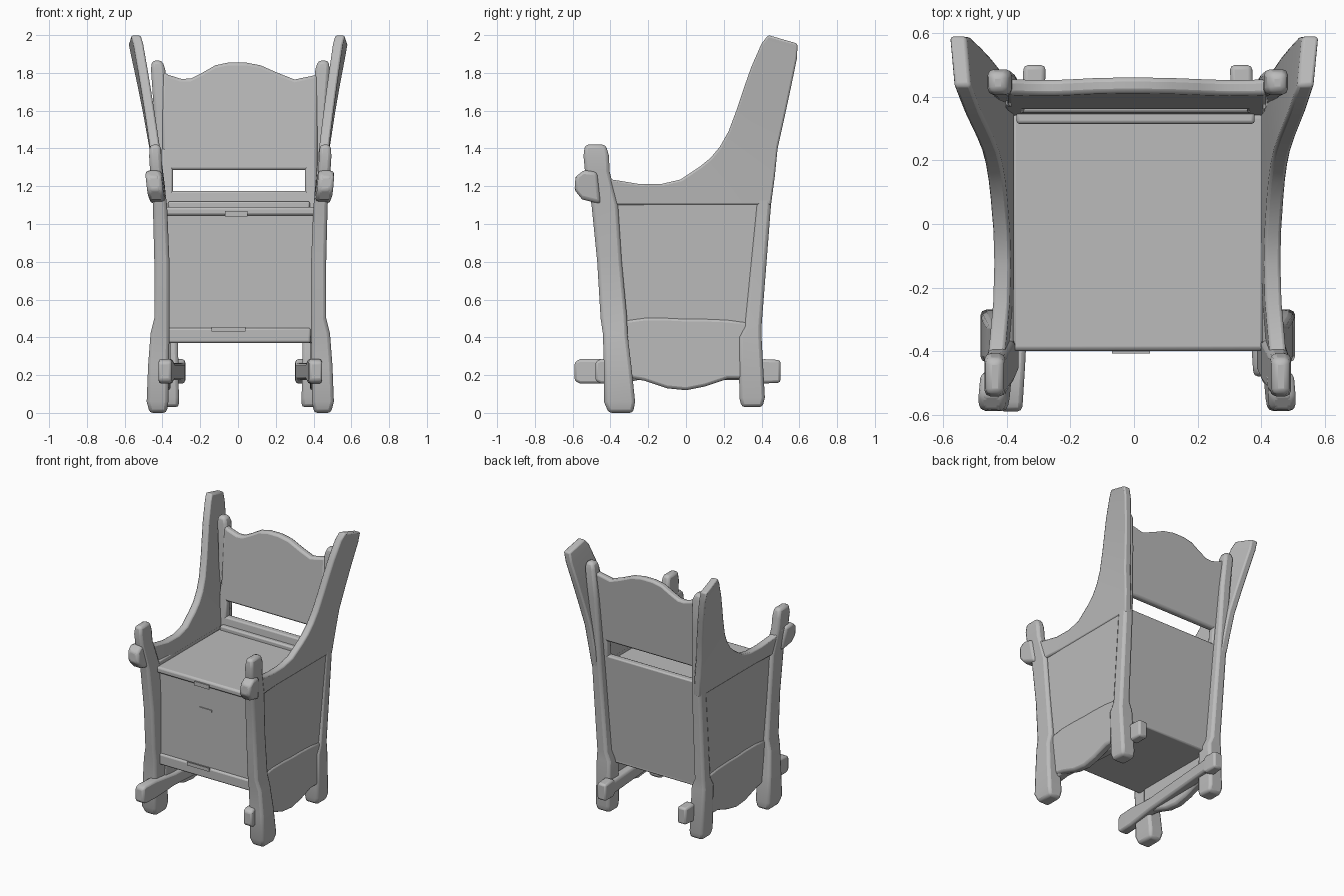
import bpy, bmesh, math
from mathutils import Vector

cube = bpy.data.objects.get("Cube")
if cube:
    bpy.data.objects.remove(cube, do_unlink=True)

GREY = (0.5, 0.5, 0.5, 1.0)
MID = 0.012  # the body sits slightly off the line between the wing tips
wood = bpy.data.materials.new("grey_wood")
wood.use_nodes = True
wood.diffuse_color = GREY
bsdf = next(n for n in wood.node_tree.nodes if n.type == 'BSDF_PRINCIPLED')
bsdf.inputs["Base Color"].default_value = GREY


def finish(name, bm, bevel):
    """Turn a bmesh into a softly bevelled object."""
    bmesh.ops.recalc_face_normals(bm, faces=bm.faces)
    mesh = bpy.data.meshes.new(name)
    bm.to_mesh(mesh)
    bm.free()
    mesh.materials.append(wood)
    obj = bpy.data.objects.new(name, mesh)
    bpy.context.collection.objects.link(obj)
    if bevel:
        mod = obj.modifiers.new("worn_edges", 'BEVEL')
        mod.width, mod.segments = bevel, 2
        mod.limit_method, mod.angle_limit = 'ANGLE', math.radians(40)
    bpy.ops.object.select_all(action='DESELECT')
    obj.select_set(True)
    bpy.context.view_layer.objects.active = obj
    bpy.ops.object.shade_smooth_by_angle(angle=math.radians(35))
    return obj


def loft(name, rings, bevel):
    """Skin four-cornered rings into a closed solid."""
    bm = bmesh.new()
    rows = [[bm.verts.new(p) for p in ring] for ring in rings]
    for a, b in zip(rows, rows[1:]):
        for i in range(4):
            j = (i + 1) % 4
            bm.faces.new((a[i], a[j], b[j], b[i]))
    bm.faces.new(rows[0])
    bm.faces.new(rows[-1])
    return finish(name, bm, bevel)


def post(name, side, sections, bevel=0.018):
    """Upright from sections of height, x, y, width, depth."""
    rings = []
    for z, x, y, w, d in sections:
        rings.append([Vector((side * x + MID + a * w / 2, y + b * d / 2, z))
                      for a, b in ((-1, -1), (1, -1), (1, 1), (-1, 1))])
    return loft(name, rings, bevel)


def plate(name, rungs, thick, place, bevel=0.01):
    """Board whose outline is a ladder of point pairs, bent by place()."""
    h = thick / 2
    return loft(name, [[place(*p, -h), place(*q, -h), place(*q, h), place(*p, h)]
                       for p, q in rungs], bevel)


def box(name, lo, hi, bevel=0.01):
    rings = [[(lo[0], lo[1], z), (hi[0], lo[1], z), (hi[0], hi[1], z), (lo[0], hi[1], z)]
             for z in (lo[2], hi[2])]
    return loft(name, rings, bevel)


# Bottom/back edge paired with top/front edge, as (y, z)
wing = [((-.59, 1.18), (-.585, 1.25)), ((-.55, 1.13), (-.54, 1.285)),
        ((-.45, 1.105), (-.47, 1.275)), ((-.36, 1.10), (-.39, 1.235)),
        ((-.20, 1.10), (-.25, 1.212)), ((-.05, 1.10), (-.13, 1.212)),
        ((.10, 1.10), (-.03, 1.235)), ((.25, 1.10), (.075, 1.305)),
        ((.37, 1.10), (.13, 1.35)), ((.45, 1.10), (.18, 1.41)),
        ((.47, 1.25), (.225, 1.49)), ((.485, 1.40), (.27, 1.61)),
        ((.525, 1.58), (.31, 1.73)), ((.555, 1.72), (.345, 1.83)),
        ((.588, 1.88), (.40, 1.955)), ((.59, 1.955), (.435, 2.0))]
panel = [((-.34, .46), (.385, .46)), ((-.38, .8), (.425, .8)), ((-.41, 1.12), (.45, 1.12))]
skirt = [((-.33, .19), (-.33, .49)), ((-.22, .17), (-.22, .505)),
         ((-.10, .13), (-.10, .505)), ((0, .12), (0, .50)),
         ((.10, .14), (.10, .50)), ((.22, .18), (.22, .495)),
         ((.33, .18), (.33, .48))]

for side, word in ((1, "left"), (-1, "right")):
    def bent(y, z, t):
        """The arms bow outwards at the front and flare at the high back."""
        rise = max(0, (z - 1.1) / 0.9)
        x = (0.415 + 0.12 * rise ** 1.2 + 0.15 * rise * max(0, y - 0.4)
             + 0.03 * max(0, (-0.2 - y) / 0.4))
        return Vector((side * (x + t) + MID * (1 - rise), y, z))

    def upright(y, z, t):
        return Vector((side * (0.398 + 0.025 * max(0, z - 0.45) + t) + MID, y, z))

    # The arm sweeps up into the wing, level with the panel below
    plate(word + "_arm_and_wing", wing, 0.052, bent)
    plate(word + "_arm_end", wing[:3], 0.085, bent, 0.018)
    plate(word + "_side_panel", panel, 0.046, upright)
    plate(word + "_side_skirt", skirt, 0.06, upright, 0.016)

    post(word + "_front_leg", side, [
        (.0, .435, -.345, .09, .13), (.06, .438, -.352, .115, .165), (.25, .433, -.362, .11, .145),
        (.42, .425, -.375, .10, .13), (.50, .415, -.382, .08, .14), (.80, .415, -.405, .08, .13),
        (1.1, .425, -.43, .075, .14), (1.28, .445, -.47, .065, .13),
        (1.36, .45, -.475, .065, .135), (1.42, .45, -.48, .055, .11)])
    post(word + "_back_leg", side, [
        (.03, .375, .35, .10, .11), (.08, .38, .35, .11, .135), (.40, .385, .34, .11, .12),
        (.46, .395, .355, .08, .09), (1.1, .405, .41, .075, .08), (1.6, .42, .437, .075, .075),
        (1.82, .435, .447, .075, .08), (1.865, .44, .445, .055, .06)])

    # Slanting runner joins the feet
    front = -0.48 if side > 0 else -0.59
    ends = [(.40, front, .10), (.397, front + .03, .13), (.39, front + .14, .13),
            (.38, -.25, .09), (.33, .38, .09), (.328, .40, .13), (.325, .50, .12)]
    rings = [[Vector((side * x + MID + a * .035, y, .22 + b * h / 2))
              for a, b in ((-1, -1), (1, -1), (1, 1), (-1, 1))] for x, y, h in ends]
    loft(word + "_runner", rings, 0.014)


def leaning(x, z, t):
    """The back slopes from the seat to the crest."""
    return Vector((x, 0.36 + 0.09 * (z - 1.0) + t, z))


# Backrest with a waved crest, over an open slot
crest = [(-.40, 1.81), (-.37, 1.79), (-.30, 1.768), (-.25, 1.77), (-.19, 1.80), (-.12, 1.84),
         (-.05, 1.855), (.04, 1.855), (.12, 1.84), (.21, 1.80), (.30, 1.765), (.42, 1.79)]
plate("backrest", [((x, 1.285), (x, z)) for x, z in crest], 0.05, leaning, 0.014)
plate("lower_back", [((x, .375), (x, 1.175)) for x in (-.39, .41)], 0.05, leaning)
for x, word in ((.385, "left"), (-.375, "right")):
    plate(word + "_back_stile", [((x - .03, 1.1), (x - .03, 1.4)),
                                 ((x + .03, 1.1), (x + .03, 1.4))], 0.05, leaning)

# Chest under the seat
box("front_panel", (-.385, -.37, .40), (.40, -.33, 1.06))
box("front_bottom_lip", (-.375, -.385, .37), (.385, -.33, .45), 0.012)
box("chest_floor", (-.385, -.36, .37), (.40, .33, .40))
box("seat_lid", (-.385, -.40, 1.045), (.41, .345, 1.09), 0.014)
box("seat_back_rail", (-.37, .315, 1.08), (.38, .36, 1.12))

# Thin fittings on the front
box("lid_latch", (-.07, -.408, 1.04), (.05, -.40, 1.07), 0)
box("keyhole_plate", (-.05, -.377, .86), (.05, -.369, .875), 0)
box("bottom_tab", (-.14, -.393, .43), (.04, -.384, .455), 0)
